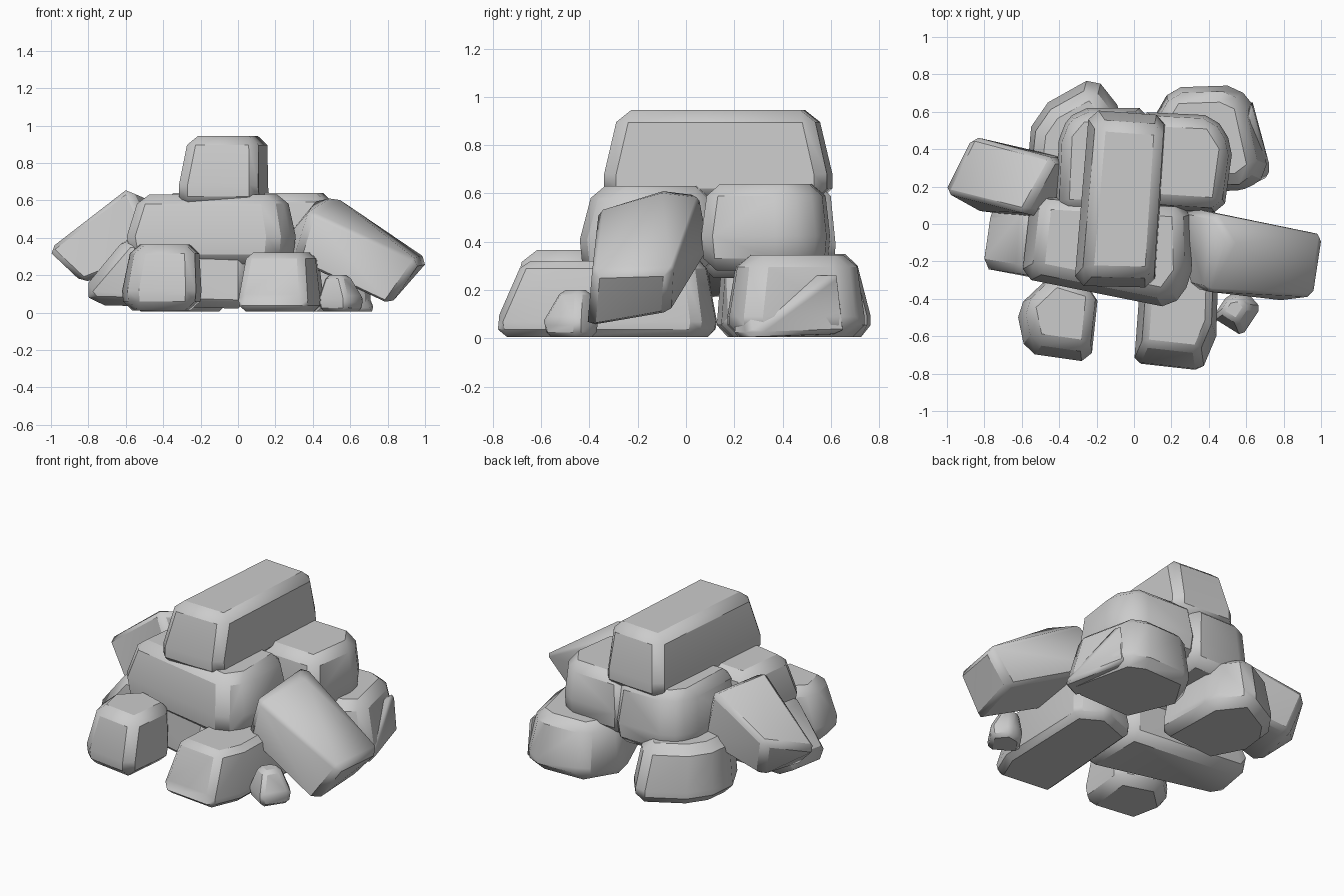
import bpy
import bmesh
from math import radians


def hull(name, pts, bevel=0.05):
    """Convex stone through the given corners, chamfered and softly shaded."""
    bm = bmesh.new()
    for p in pts:
        bm.verts.new(p)
    res = bmesh.ops.convex_hull(bm, input=bm.verts)
    loose = [v for v in bm.verts if not v.link_faces]
    bmesh.ops.delete(bm, geom=loose, context='VERTS')
    bmesh.ops.dissolve_limit(bm, angle_limit=radians(8), verts=bm.verts, edges=bm.edges)
    bmesh.ops.recalc_face_normals(bm, faces=bm.faces)
    me = bpy.data.meshes.new(name)
    bm.to_mesh(me)
    bm.free()
    ob = bpy.data.objects.new(name, me)
    bpy.context.collection.objects.link(ob)
    if bevel:
        mod = ob.modifiers.new("chamfer", 'BEVEL')
        mod.width = bevel
        mod.segments = 1
        mod.limit_method = 'ANGLE'
        mod.angle_limit = radians(35)
    bpy.ops.object.select_all(action='DESELECT')
    ob.select_set(True)
    bpy.context.view_layer.objects.active = ob
    bpy.ops.object.shade_smooth_by_angle(angle=radians(60))
    return ob


def rock(name, outline, z0, z1, base=0.95, top=0.8, shift=(0, 0), belly=0.35, bevel=0.05):
    """Stone from a plan outline: narrower base, full belly, narrower top."""
    n = len(outline)
    cx = sum(p[0] for p in outline) / n
    cy = sum(p[1] for p in outline) / n
    pts = []
    for z, s, k in ((z0, base, 0), (z0 + belly * (z1 - z0), 1, 0), (z1, top, 1)):
        for x, y in outline:
            pts.append((cx + (x - cx) * s + shift[0] * k, cy + (y - cy) * s + shift[1] * k, z))
    return hull(name, pts, bevel)


# Capstone
rock("top_stone", [(-0.32, -0.33), (0.11, -0.34), (0.17, 0.58), (-0.24, 0.61)],
     0.57, 0.945, 1.0, 0.87, (0.02, 0), 0.3)

# Middle layer
rock("middle_front_stone", [(-0.6, -0.29), (0.2, -0.45), (0.31, -0.3), (0.3, 0.1), (-0.55, 0.15)],
     0.26, 0.63, 0.95, 0.87, (0, 0.02), 0.4)
rock("middle_back_right_stone", [(0.02, 0.09), (0.48, 0.06), (0.53, 0.42), (0.43, 0.58), (0.02, 0.6)],
     0.28, 0.64, 0.95, 0.9, belly=0.4)
rock("middle_back_left_stone", [(-0.42, 0.05), (0.06, 0.05), (0.08, 0.62), (-0.3, 0.62), (-0.4, 0.5)],
     0.25, 0.64, 0.95, 0.9)

# Leaning slabs
hull("right_leaning_slab", [
    (0.38, -0.36, 0.54), (0.42, 0.06, 0.6), (0.52, -0.1, 0.62),
    (1.02, -0.06, 0.28), (0.97, -0.39, 0.27), (0.81, -0.41, 0.04),
    (0.86, -0.07, 0.1), (0.3, -0.34, 0.28), (0.24, 0.1, 0.38)], 0.03)
hull("left_leaning_slab", [
    (-0.58, 0.06, 0.67), (-0.42, 0.35, 0.6), (-0.87, 0.47, 0.44), (-1.02, 0.17, 0.33),
    (-0.84, 0.07, 0.16), (-0.8, 0.41, 0.2), (-0.35, 0.35, 0.28), (-0.42, 0.02, 0.33)], 0.03)

# Ground layer
hull("left_ground_stone", [
    (-0.84, -0.23, 0.12), (-0.79, 0.08, 0.13), (-0.77, -0.22, 0.04), (-0.72, 0.1, 0.04),
    (-0.6, -0.27, 0.4), (-0.58, 0.1, 0.42), (0.05, -0.4, 0.02), (0.05, 0.05, 0.02),
    (0.05, -0.37, 0.36), (0.05, 0.05, 0.36)], 0.05)
rock("front_left_ground_stone", [(-0.63, -0.45), (-0.58, -0.69), (-0.23, -0.74), (-0.19, -0.36), (-0.45, -0.28)],
     0.01, 0.365, 0.95, 0.85, (0.02, 0.03), 0.3)
rock("front_right_ground_stone", [(0.0, -0.75), (0.36, -0.79), (0.44, -0.6), (0.46, 0.05), (0.3, 0.14), (0.06, 0.05)],
     0.005, 0.32, 0.97, 0.83, (0, 0.03), 0.2)
rock("back_right_ground_stone", [(0.06, 0.5), (0.2, 0.73), (0.5, 0.74), (0.63, 0.68), (0.72, 0.27), (0.6, 0.18), (0.2, 0.17)],
     0.005, 0.345, 1.0, 0.86, (-0.02, 0), 0.25)
rock("back_left_ground_stone", [(-0.57, 0.35), (-0.55, 0.52), (-0.46, 0.65), (-0.21, 0.79), (-0.06, 0.6), (-0.05, 0.15), (-0.45, 0.12)],
     0.005, 0.35, 1.0, 0.86, (0, -0.02), 0.25)

# Small filler stones
rock("small_right_stone", [(0.42, -0.5), (0.58, -0.6), (0.68, -0.45), (0.6, -0.36), (0.5, -0.38)],
     0.005, 0.2, 0.9, 0.55, (-0.02, 0.01), 0.35, 0.02)
hull("small_back_right_chip", [
    (0.74, 0.26, 0.005), (0.6, 0.19, 0.005), (0.5, 0.4, 0.005), (0.63, 0.67, 0.02),
    (0.63, 0.64, 0.28), (0.55, 0.22, 0.26)], 0.02)
